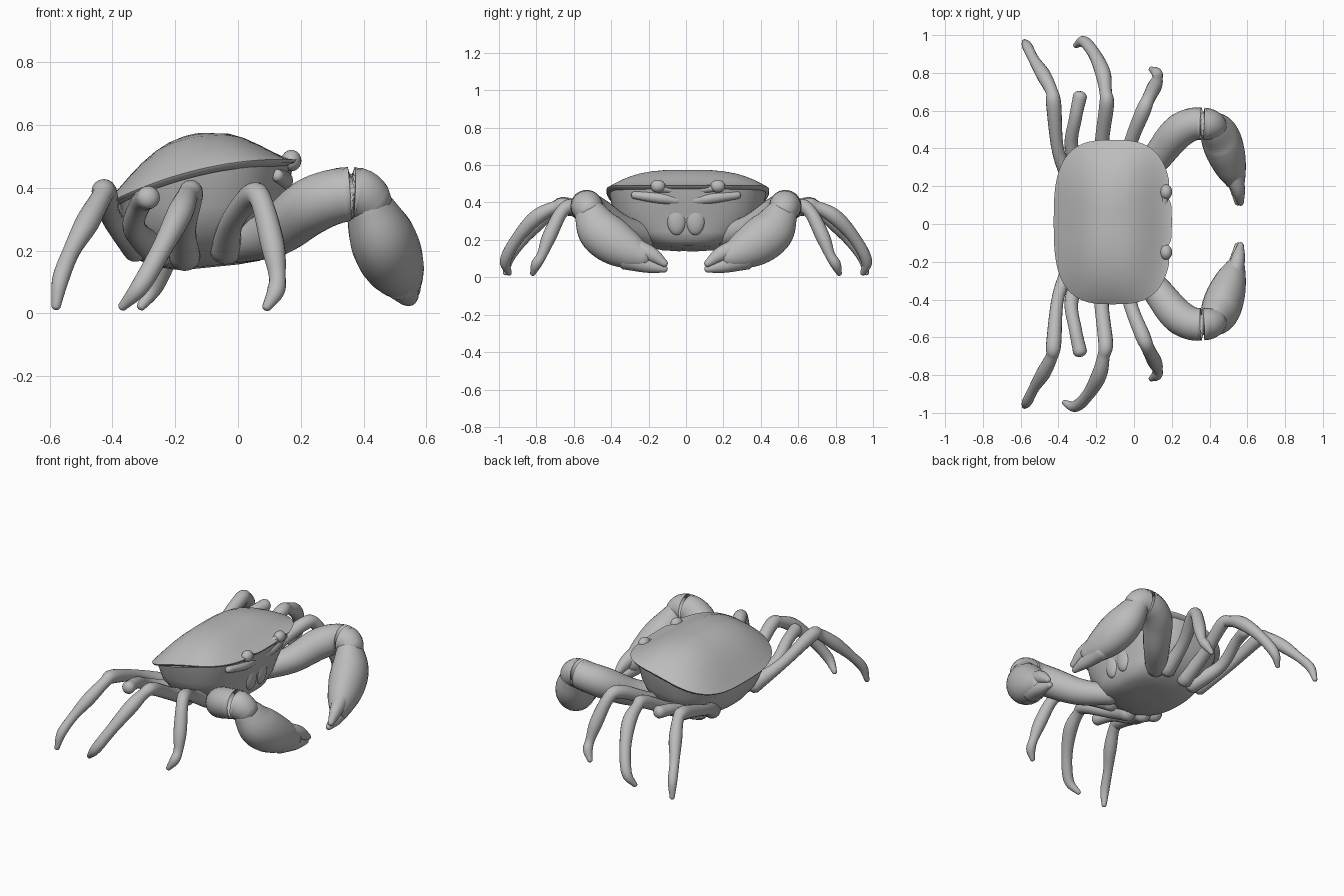
import bpy
import bmesh
import math
from mathutils import Vector

cube = bpy.data.objects.get("Cube")
if cube:
    bpy.data.objects.remove(cube)

grey = bpy.data.materials.new("shell_grey")
grey.use_nodes = True
GREY = (0.5, 0.5, 0.5, 1)
grey.diffuse_color = GREY
grey.node_tree.nodes["Principled BSDF"].inputs["Base Color"].default_value = GREY


def finish(name, bm, angle=60):
    """Turn a bmesh into a smooth shaded object."""
    bmesh.ops.recalc_face_normals(bm, faces=bm.faces)
    mesh = bpy.data.meshes.new(name)
    bm.to_mesh(mesh)
    bm.free()
    mesh.materials.append(grey)
    obj = bpy.data.objects.new(name, mesh)
    bpy.context.collection.objects.link(obj)
    bpy.ops.object.select_all(action="DESELECT")
    obj.select_set(True)
    bpy.context.view_layer.objects.active = obj
    bpy.ops.object.shade_smooth_by_angle(angle=math.radians(angle))
    return obj


def loft(bm, rings):
    """Skin a list of closed rings and cap both ends."""
    loops = [[bm.verts.new(p) for p in ring] for ring in rings]
    for a, b in zip(loops, loops[1:]):
        for i in range(len(a)):
            j = (i + 1) % len(a)
            bm.faces.new((a[i], a[j], b[j], b[i]))
    bm.faces.new(loops[0])
    bm.faces.new(loops[-1])


def spline(points, steps=6):
    """Catmull-Rom samples of points that hold x, y, z and radius."""
    p = [Vector(q) for q in points]
    p = [2 * p[0] - p[1]] + p + [2 * p[-1] - p[-2]]
    out = []
    for a, b, c, d in zip(p, p[1:], p[2:], p[3:]):
        for k in range(steps):
            t = k / steps
            out.append(0.5 * (2 * b + (c - a) * t + (2 * a - 5 * b + 4 * c - d) * t ** 2
                              + (3 * b - a - 3 * c + d) * t ** 3))
    return out + [p[-2]]


def limb(name, points, side=1, flat=1.0, shift=0.0, sides=16):
    """Tapered tube with rounded ends; flat squeezes it along x."""
    path = spline(points)
    n = len(path) - 1
    centres = [Vector((q[0], q[1] * side, q[2])) for q in path]
    if side < 0:
        for i, c in enumerate(centres):
            c.x += shift * (i / n) ** 2
    rings = []
    for i, c in enumerate(centres):
        t = (centres[min(i + 1, n)] - centres[max(i - 1, 0)]).normalized()
        u = (Vector((1, 0, 0)) - t * t.x).normalized()
        v = t.cross(u)
        r = path[i][3]
        caps = [(0, 1)]
        if i == 0:
            caps = [(-0.6, 0.3), (-0.4, 0.75), (0, 1)]
        elif i == n:
            caps = [(0, 1), (0.4, 0.75), (0.6, 0.3)]
        for along, scale in caps:
            ring = []
            for k in range(sides):
                a = math.tau * k / sides
                ring.append(c + t * r * along
                            + (u * math.cos(a) * flat + v * math.sin(a)) * r * scale)
            rings.append(ring)
    bm = bmesh.new()
    loft(bm, rings)
    return finish(name, bm)


def ball(name, centre, size):
    bm = bmesh.new()
    bmesh.ops.create_uvsphere(bm, u_segments=20, v_segments=12, radius=1)
    for vert in bm.verts:
        vert.co = Vector(c + s * q for c, s, q in zip(centre, size, vert.co))
    return finish(name, bm)


def outline(back, front, half, power=3.0, notch=0.0, count=120):
    """Rounded rectangle as x, y pairs, with optional eye notches in front."""
    mid, rx = (back + front) / 2, (front - back) / 2
    pts = []
    for k in range(count):
        a = math.tau * k / count
        c, s = math.cos(a), math.sin(a)
        x = mid + rx * math.copysign(abs(c) ** (2 / power), c)
        y = half * math.copysign(abs(s) ** (2 / power), s)
        if c > 0:
            x -= notch * math.exp(-((abs(y) - 0.15) / 0.035) ** 2)
        pts.append((x, y + 0.01))
    return pts


def rim_height(x):
    t = (x + 0.42) / 0.62
    return 0.35 + 0.14 * t + 0.17 * t * (1 - t)


# Carapace: domed shell, highest towards the rear, with a thin lip
rings = []
for inset in (0.05, 0.02, 0):
    rings.append([(x, y, rim_height(x) - 0.01 - inset * 0.4)
                  for x, y in outline(-0.42 + inset, 0.195 - inset, 0.43 - inset, notch=0.025)])
for s in (1, 0.985, 0.95, 0.9, 0.82, 0.72, 0.6, 0.45, 0.3, 0.15, 0.04):
    ring = []
    for x, y in outline(-0.425, 0.2, 0.435, notch=0.025 * s ** 8):
        px, py = -0.13 + (x + 0.13) * s, 0.01 + (y - 0.01) * s
        dome = 0.118 - 1.0 * (px + 0.17) ** 2
        groove = 0.005 * math.exp(-((px + 0.08) / 0.03) ** 2) * (1 - s)
        ring.append((px, py, rim_height(px) + dome * (1 - s ** 3) - groove))
    rings.append(ring)
bm = bmesh.new()
loft(bm, rings)
finish("carapace", bm)

# Lower body: tapers from the rim to a narrow belly that rises at both ends
levels = [(-0.41, 0.175, 0.418, None), (-0.41, 0.155, 0.395, 0.33),
          (-0.4, 0.135, 0.37, 0.275), (-0.38, 0.125, 0.32, 0.215),
          (-0.34, 0.11, 0.24, 0.165), (-0.28, 0.07, 0.14, 0.143), (-0.22, 0.0, 0.05, 0.138)]
rings = []
for back, front, half, z in levels:
    rings.append([(x, y, rim_height(x) - 0.02 if z is None else z + 0.1 * abs(x + 0.18))
                  for x, y in outline(back, front, half, 2.6)])
bm = bmesh.new()
loft(bm, rings)
finish("lower_body", bm)

# Walking legs from front to rear, each x, y, z, radius, pinched at the joints
legs = {
    "front": ([(-0.04, 0.25, 0.2, 0.05), (-0.02, 0.42, 0.29, 0.037), (0.045, 0.59, 0.375, 0.04),
               (0.075, 0.66, 0.355, 0.035), (0.11, 0.73, 0.22, 0.038), (0.125, 0.77, 0.12, 0.027),
               (0.12, 0.8, 0.07, 0.028), (0.09, 0.82, 0.018, 0.014)], 0.0),
    "middle": ([(-0.17, 0.25, 0.18, 0.05), (-0.17, 0.43, 0.27, 0.038), (-0.145, 0.63, 0.38, 0.039),
                (-0.15, 0.7, 0.375, 0.033), (-0.165, 0.8, 0.32, 0.041), (-0.21, 0.9, 0.21, 0.033),
                (-0.265, 0.965, 0.09, 0.03), (-0.31, 0.945, 0.02, 0.014)], -0.06),
    "stub": ([(-0.25, 0.22, 0.19, 0.05), (-0.33, 0.4, 0.27, 0.037), (-0.31, 0.56, 0.35, 0.034),
              (-0.285, 0.68, 0.37, 0.037)], 0.0),
    "rear": ([(-0.32, 0.2, 0.21, 0.05), (-0.4, 0.38, 0.3, 0.033), (-0.425, 0.63, 0.385, 0.04),
              (-0.435, 0.7, 0.37, 0.033), (-0.48, 0.79, 0.29, 0.038), (-0.53, 0.87, 0.2, 0.028),
              (-0.565, 0.94, 0.11, 0.027), (-0.58, 0.965, 0.02, 0.014)], 0.0),
}
arm = [(0.0, 0.2, 0.22, 0.06), (0.12, 0.35, 0.26, 0.078), (0.22, 0.475, 0.335, 0.09),
       (0.3, 0.525, 0.37, 0.088), (0.38, 0.53, 0.38, 0.085), (0.43, 0.515, 0.345, 0.075)]
palm = [(0.395, 0.54, 0.39, 0.06), (0.42, 0.51, 0.335, 0.09), (0.455, 0.46, 0.25, 0.12),
        (0.485, 0.38, 0.185, 0.12), (0.515, 0.29, 0.135, 0.095), (0.54, 0.22, 0.105, 0.06)]
fixed_finger = [(0.515, 0.32, 0.105, 0.065), (0.54, 0.2, 0.065, 0.042), (0.55, 0.11, 0.043, 0.018)]
moving_finger = [(0.52, 0.31, 0.17, 0.055), (0.55, 0.19, 0.125, 0.042), (0.565, 0.11, 0.07, 0.018)]

for side, label in ((1, "left"), (-1, "right")):
    for leg, (points, shift) in legs.items():
        limb(f"{label}_{leg}_leg", points, side, shift=shift)
    # Claw arm, palm and pincers
    limb(f"{label}_claw_arm", arm, side, sides=24)
    limb(f"{label}_claw_palm", palm, side, flat=0.85, sides=24)
    limb(f"{label}_fixed_finger", fixed_finger, side, flat=0.9)
    limb(f"{label}_moving_finger", moving_finger, side, flat=0.9)
    # Eyes on short stalks, brow ridge and mouthparts
    ball(f"{label}_eye", (0.17, 0.01 + 0.16 * side, 0.487), (0.032, 0.04, 0.034))
    limb(f"{label}_eye_stalk", [(0.15, 0.06, 0.465, 0.02), (0.165, 0.15, 0.48, 0.024)], side)
    limb(f"{label}_brow_ridge", [(0.14, 0.04, 0.41, 0.025), (0.145, 0.15, 0.425, 0.03),
                                 (0.125, 0.28, 0.44, 0.02)], side)
    ball(f"{label}_mouthpart", (0.118, 0.05 * side, 0.315), (0.032, 0.055, 0.09))
